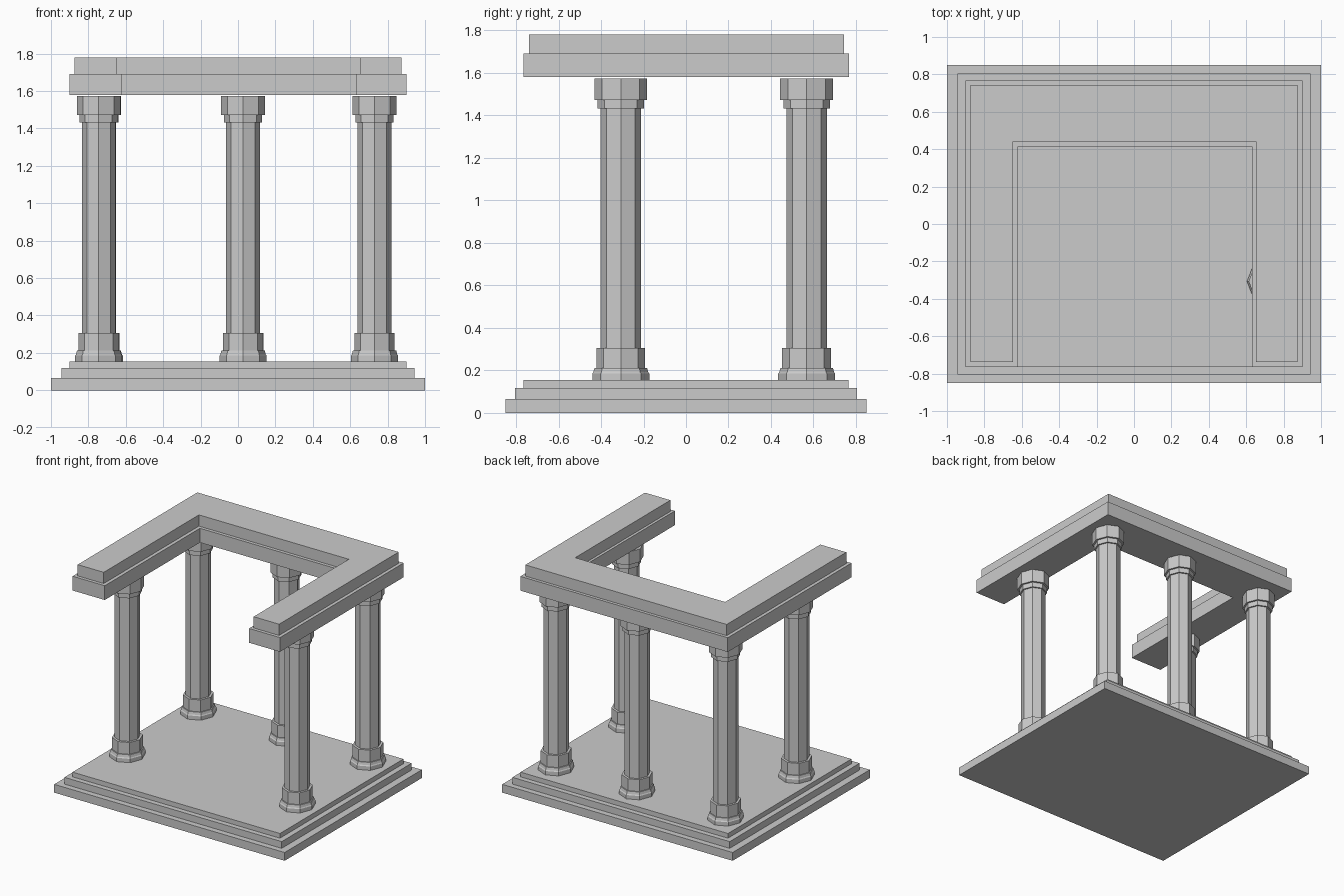
import bpy, bmesh
from math import cos, sin, pi

if "Cube" in bpy.data.objects:
    bpy.data.objects.remove(bpy.data.objects["Cube"])


def finish(name, bm):
    bmesh.ops.recalc_face_normals(bm, faces=bm.faces)
    mesh = bpy.data.meshes.new(name)
    bm.to_mesh(mesh)
    bm.free()
    obj = bpy.data.objects.new(name, mesh)
    bpy.context.collection.objects.link(obj)
    return obj


def prism(name, outline, z0, z1):
    """Extrude a flat outline from z0 to z1."""
    bm = bmesh.new()
    face = bm.faces.new([bm.verts.new((x, y, z0)) for x, y in outline])
    ext = bmesh.ops.extrude_face_region(bm, geom=[face], use_keep_orig=True)
    for v in ext["geom"]:
        if isinstance(v, bmesh.types.BMVert):
            v.co.z = z1
    return finish(name, bm)


def lathe(name, profile, sides=8, sx=1.0, sy=1.0):
    """Closed low-poly column from (radius, height) pairs."""
    bm = bmesh.new()
    rings = [[bm.verts.new((sx * r * cos(2 * pi * i / sides),
                            sy * r * sin(2 * pi * i / sides), z))
              for i in range(sides)] for r, z in profile]
    for a, b in zip(rings, rings[1:]):
        for i in range(sides):
            j = (i + 1) % sides
            bm.faces.new((a[i], a[j], b[j], b[i]))
    bm.faces.new(rings[0])
    bm.faces.new(rings[-1])
    return finish(name, bm)


# Stepped platform
steps = [(1.0, 0.85, 0.0, 0.065), (0.943, 0.805, 0.065, 0.118),
         (0.9, 0.765, 0.118, 0.155)]
for n, (x, y, z0, z1) in enumerate(steps, 1):
    prism(f"platform_step_{n}", [(-x, -y), (x, -y), (x, y), (-x, y)], z0, z1)

# Octagonal columns: flared foot, pedestal, shaft, neck ring, capital
profile = [(0.126, 0.155), (0.126, 0.185), (0.121, 0.192), (0.116, 0.212),
           (0.108, 0.212), (0.108, 0.305), (0.090, 0.305), (0.090, 1.433),
           (0.102, 1.433), (0.102, 1.472), (0.117, 1.472), (0.117, 1.574)]
spots = {"front_left": (-0.745, -0.307), "front_right": (0.73, -0.307),
         "back_left": (-0.742, 0.568), "back_middle": (0.027, 0.568),
         "back_right": (0.73, 0.568)}
for name, (x, y) in spots.items():
    column = lathe(f"column_{name}", profile, sy=1.065)
    column.location = (x, y, 0)


# U-shaped beams, open at the front
def u_beam(name, x, y0, y1, inner_l, inner_r, inner_y, z0, z1):
    prism(name, [(-x, y0), (inner_l, y0), (inner_l, inner_y),
                 (inner_r, inner_y), (inner_r, y0), (x, y0),
                 (x, y1), (-x, y1)], z0, z1)


u_beam("lower_beam", 0.9, -0.765, 0.768, -0.621, 0.632, 0.415, 1.58, 1.692)
u_beam("upper_beam", 0.874, -0.739, 0.744, -0.648, 0.653, 0.441, 1.692, 1.78)
